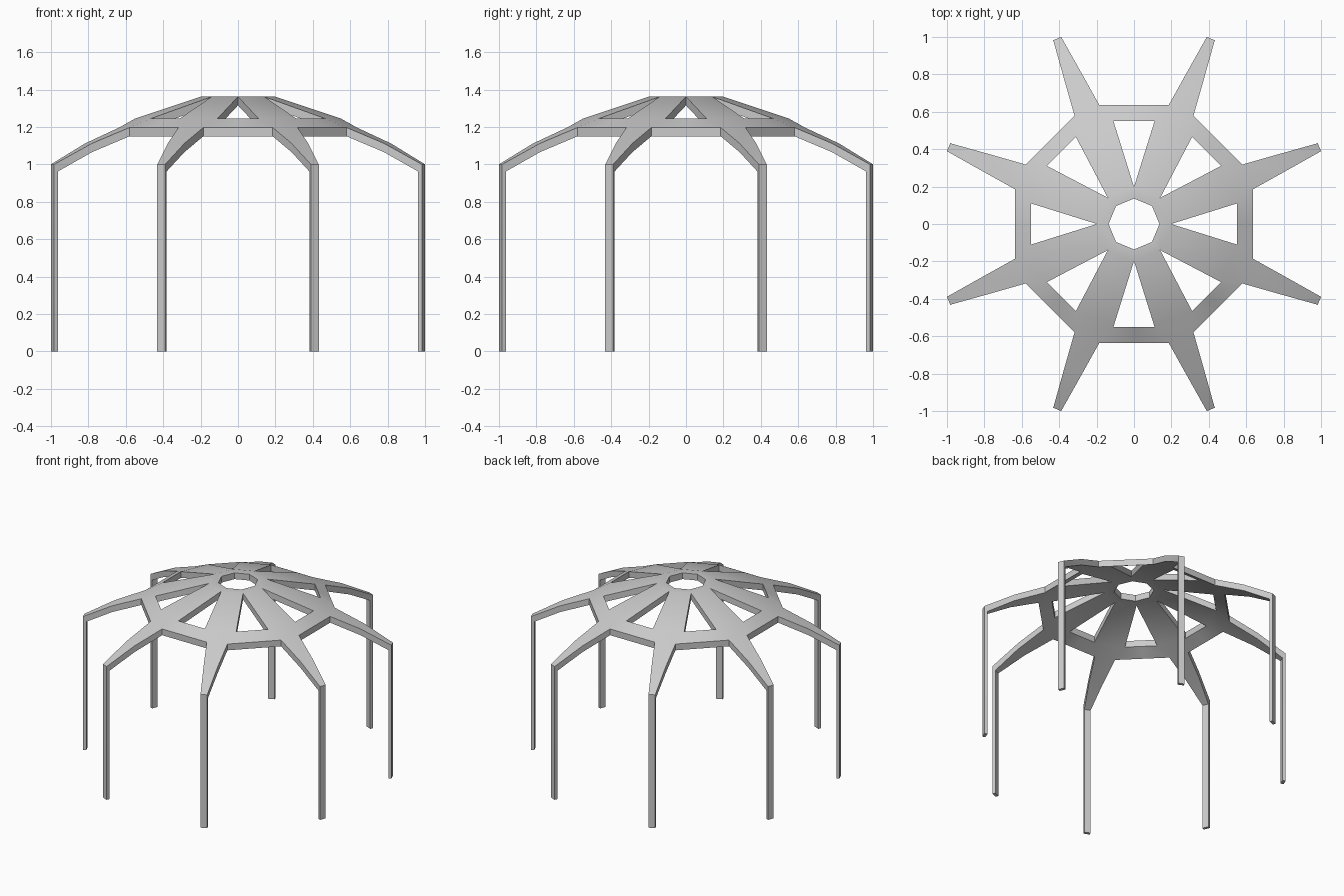
import bpy, bmesh, math
from mathutils import Vector, Matrix

if "Cube" in bpy.data.objects:
    bpy.data.objects.remove(bpy.data.objects["Cube"])

STEP = math.pi / 4
HALF = STEP / 2
THICK = 0.047        # vertical depth of the roof
LEG_T = 0.022        # radial depth of a leg
TIP_R = 1.073        # outer radius of the legs


def polar(r, z):
    """Point on the boundary between two sectors (left side)."""
    return (r * math.cos(HALF), r * math.sin(HALF), z)


# Rows of one sector, seen along its leg: (radius, half width, height)
hub_in, hub_out = polar(0.136, 1.362), polar(0.198, 1.362)
rows = [hub_in, hub_out,
        (0.550, 0.109, 1.245),     # outer end of roof rib
        (0.6575, 0.072, 1.197),    # outer edge of ring
        (0.865, 0.048, 1.112),     # bend in the arm
        (TIP_R, 0.023, 1.0),       # knee
        (TIP_R, 0.023, 0.0)]       # foot
ring_in, ring_out = polar(0.55, 1.245), polar(0.635, 1.197)

bm = bmesh.new()
mirror = lambda p: (p[0], -p[1], p[2])
outer_faces = []
leg_shift = []       # (outer position, inner position) for knees and feet

# Outer skin: eight turned sectors
for k in range(8):
    turn = Matrix.Rotation(HALF + k * STEP, 3, 'Z')

    def face(pts):
        bm.faces.new([bm.verts.new(turn @ Vector(p)) for p in pts])

    # Hub, rib, arm and leg strip
    for a, b in zip(rows, rows[1:]):
        face([a, b, mirror(b), mirror(a)])
    # Half ring bars on both sides of the rib
    face([rows[2], ring_in, ring_out, rows[3]])
    face([mirror(p) for p in (rows[3], ring_out, ring_in, rows[2])])

bmesh.ops.remove_doubles(bm, verts=bm.verts[:], dist=0.0005)

# Inner skin: roof drops straight down, legs move inward
outer_faces = bm.faces[:]
edges = [e for e in bm.edges if e.is_boundary]
inner = {}
for v in bm.verts[:]:
    p = v.co.copy()
    r = math.hypot(p.x, p.y)
    if r > 1.0:
        p.x *= (r - LEG_T) / r
        p.y *= (r - LEG_T) / r
        if p.z > 0.5:
            p.z -= 0.038
    else:
        p.z -= THICK
    inner[v] = bm.verts.new(p)
for f in outer_faces:
    bm.faces.new([inner[v] for v in reversed(f.verts)])

# Rim walls close the shell
for e in edges:
    a, b = e.verts
    bm.faces.new([a, b, inner[b], inner[a]])

bmesh.ops.recalc_face_normals(bm, faces=bm.faces[:])
mesh = bpy.data.meshes.new("canopy_frame")
bm.to_mesh(mesh)
bm.free()
obj = bpy.data.objects.new("canopy_frame", mesh)
bpy.context.collection.objects.link(obj)
bpy.context.view_layer.objects.active = obj
obj.select_set(True)
bpy.ops.object.shade_smooth_by_angle(angle=math.radians(30))
